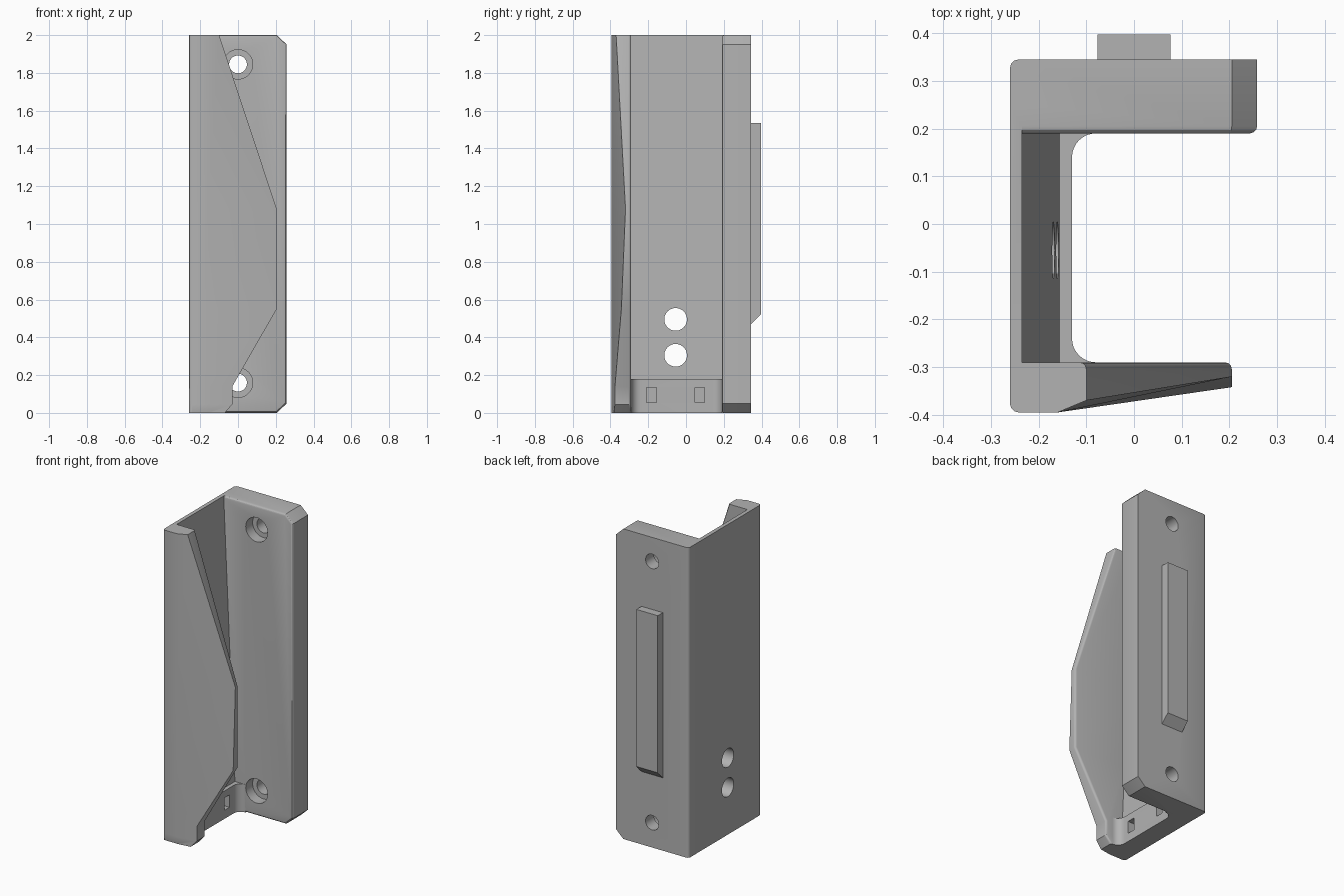
import bpy, bmesh
from math import sin, cos, pi, radians
from mathutils import Vector, Matrix

if "Cube" in bpy.data.objects:
    bpy.data.objects.remove(bpy.data.objects["Cube"], do_unlink=True)

grey = bpy.data.materials.new("plain grey")
grey.use_nodes = True
COLOUR = (0.45, 0.45, 0.45, 1)
grey.diffuse_color = COLOUR
grey.node_tree.nodes["Principled BSDF"].inputs["Base Color"].default_value = COLOUR

FRONT, LIP, PLATE, BACK = -0.395, -0.29, 0.19, 0.345
LEFT, TOP = -0.26, 2.0


def loft(rows):
    """Closed solid through matching rings of points."""
    bm = bmesh.new()
    rings = [[bm.verts.new(p) for p in row] for row in rows]
    n = len(rings[0])
    for a, b in zip(rings, rings[1:]):
        for i in range(n):
            j = (i + 1) % n
            bm.faces.new((a[i], a[j], b[j], b[i]))
    bm.faces.new(rings[0][::-1])
    bm.faces.new(rings[-1])
    bmesh.ops.recalc_face_normals(bm, faces=bm.faces[:])
    return bm


def soften(bm, size, segments, rule):
    """Bevel the edges whose two ends both satisfy the rule."""
    bm.edges.ensure_lookup_table()
    picked = [e for e in bm.edges if all(rule(v.co) for v in e.verts)
              and e.calc_face_angle(0) > 0.05]
    bmesh.ops.bevel(bm, geom=picked, offset=size, segments=segments,
                    profile=0.5, affect='EDGES', clamp_overlap=True)


def finish(bm, name):
    mesh = bpy.data.meshes.new(name)
    bm.to_mesh(mesh)
    bm.free()
    mesh.materials.append(grey)
    ob = bpy.data.objects.new(name, mesh)
    bpy.context.collection.objects.link(ob)
    return ob


def box(name, lo, hi):
    bm = bmesh.new()
    lo, hi = Vector(lo), Vector(hi)
    bmesh.ops.create_cube(bm, size=1, matrix=Matrix.Translation((lo + hi) / 2)
                          @ Matrix.Diagonal((*(hi - lo), 1)))
    return finish(bm, name)


def drill(name, centre, radius, depth, axis):
    bm = bmesh.new()
    bmesh.ops.create_cone(bm, cap_ends=True, segments=40, radius1=radius, radius2=radius,
                          depth=depth, matrix=Matrix.Translation(centre)
                          @ Matrix.Rotation(pi / 2, 4, axis))
    return finish(bm, name)


def combine(target, tool, operation):
    mod = target.modifiers.new(operation, 'BOOLEAN')
    mod.operation, mod.object, mod.solver = operation, tool, 'EXACT'
    bpy.context.view_layer.objects.active = target
    bpy.ops.object.modifier_apply(modifier=mod.name)
    bpy.data.objects.remove(tool, do_unlink=True)


def near(a, b):
    return abs(a - b) < 0.0001


# Back plate with two cut corners and a rounded inner rim
outline = [(LEFT, 0), (0.205, 0), (0.258, 0.05), (0.258, 1.95), (0.205, TOP), (LEFT, TOP)]
bm = loft([[(x, y, z) for x, z in outline] for y in (PLATE, BACK)])
soften(bm, 0.015, 3, lambda c: near(c.y, PLATE) and c.x > -0.3 and not (near(c.x, LEFT) and near(c.z, 1)))
soften(bm, 0.018, 3, lambda c: near(c.x, LEFT) and near(c.y, BACK))
bracket = finish(bm, "bracket")

# Side wall, thinner towards the top
bm = loft([[(LEFT, y, 0), (-0.147, y, 0), (-0.235, y, TOP), (LEFT, y, TOP)]
           for y in (LIP - 0.04, PLATE + 0.06)])
side_wall = finish(bm, "side_wall")

# Front flap: height, free edge and forward slope at each level
levels = [(0, -0.07, 0.145), (0.045, -0.03, 0.145), (0.14, -0.03, 0.145),
          (0.55, 0.205, 0.145), (1.08, 0.205, 0.205), (TOP, -0.1, 0.42)]
bend = -0.16
rows = [[(LEFT, LIP, z), (LEFT, FRONT, z), (bend, FRONT, z),
         (x, FRONT + s * (x - bend), z), (x, LIP, z)] for z, x, s in levels]
bm = loft(rows)
soften(bm, 0.014, 3, lambda c: near(c.y, LIP) and c.x > -0.2)
soften(bm, 0.018, 3, lambda c: near(c.x, LEFT) and near(c.y, FRONT))
soften(bm, 0.01, 2, lambda c: near(c.z, 0) and near(c.y, FRONT))
front_flap = finish(bm, "front_flap")

# Low ledge with filleted inside corners
r, face = 0.05, -0.13
steps = [radians(90 * i / 8) for i in range(9)]
lower = [(face + r - r * sin(t), LIP + r - r * cos(t)) for t in steps]
upper = [(face + r - r * cos(t), PLATE - r + r * sin(t)) for t in steps]
ring = ([(-0.2, LIP - 0.03), (face + r, LIP - 0.03)] + lower + upper
        + [(face + r, PLATE + 0.03), (-0.2, PLATE + 0.03)])
ledge = finish(loft([[(x, y, z) for x, y in ring] for z in (0, 0.18)]), "ledge")

# Mounting rail with a sloped lower end
rail_side = [(BACK - 0.03, 0.44), (0.397, 0.522), (0.397, 1.535), (BACK - 0.03, 1.535)]
rail = finish(loft([[(x, y, z) for y, z in rail_side] for x in (-0.076, 0.076)]), "rail")

for part in (side_wall, front_flap, ledge, rail):
    combine(bracket, part, 'UNION')

# Screw holes with counterbores
for z in (0.16, 1.845):
    combine(bracket, drill("screw_hole", (0, 0.27, z), 0.047, 0.3, 'X'), 'DIFFERENCE')
    combine(bracket, drill("counterbore", (0, PLATE, z), 0.078, 0.14, 'X'), 'DIFFERENCE')

# Round cable holes through the side wall
for z in (0.305, 0.495):
    combine(bracket, drill("cable_hole", (-0.2, -0.055, z), 0.06, 0.3, 'Y'), 'DIFFERENCE')

# Tie slots in the ledge
for y in (-0.183, 0.073):
    combine(bracket, box("tie_slot", (-0.19, y - 0.026, 0.055), (-0.1, y + 0.026, 0.135)), 'DIFFERENCE')

# Smooth shading with sharp corners kept
bpy.ops.object.select_all(action='DESELECT')
bracket.select_set(True)
bpy.context.view_layer.objects.active = bracket
bpy.ops.object.shade_smooth_by_angle(angle=radians(30))
